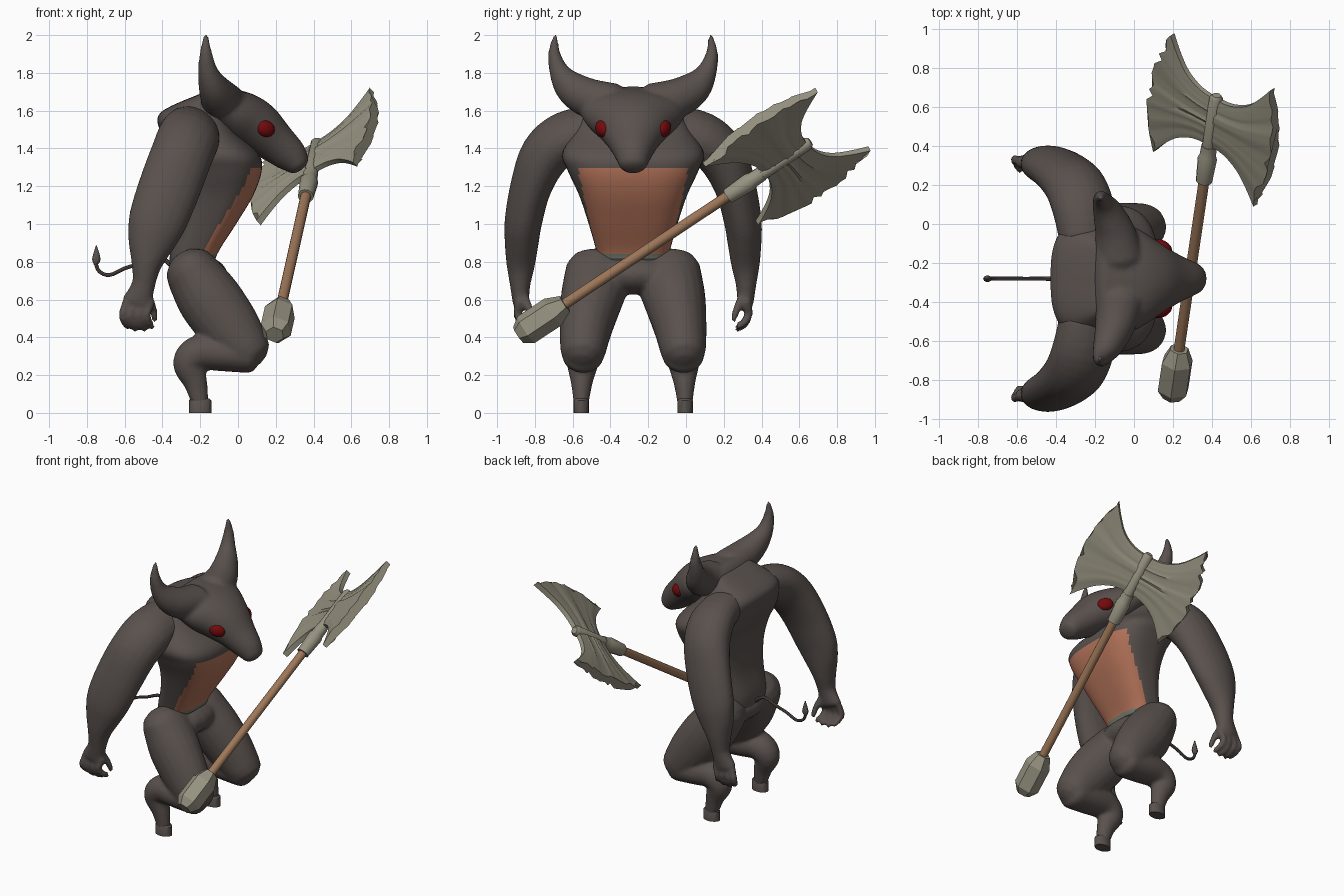
import bpy, bmesh, math, random
from mathutils import Vector

random.seed(4)
if "Cube" in bpy.data.objects:
    bpy.data.objects.remove(bpy.data.objects["Cube"])

MID = -0.28  # the body's plane of symmetry in y; the creature looks along +x
SIDES = (("left", 1), ("right", -1))


def material(name, r, g, b):
    m = bpy.data.materials.new(name)
    m.use_nodes = True
    m.diffuse_color = (r, g, b, 1)
    bsdf = next(n for n in m.node_tree.nodes if n.type == 'BSDF_PRINCIPLED')
    bsdf.inputs["Base Color"].default_value = (r, g, b, 1)
    bsdf.inputs["Roughness"].default_value = 0.8
    return m


HIDE = material("dark_hide", 0.1, 0.082, 0.075)
BELLY = material("bare_belly", 0.45, 0.17, 0.1)
BELT = material("belt_grey", 0.16, 0.19, 0.15)
STEEL = material("worn_steel", 0.31, 0.29, 0.22)
WOOD = material("wood", 0.34, 0.185, 0.1)
RED = material("eye_red", 0.18, 0.003, 0.004)


def skin(name, rings, mat, sharp=40):
    """Join equal rings of points into one closed, smooth-shaded object."""
    bm = bmesh.new()
    loops = [[bm.verts.new(p) for p in ring] for ring in rings]
    for a, b in zip(loops, loops[1:]):
        for i in range(len(a)):
            j = (i + 1) % len(a)
            bm.faces.new((a[i], a[j], b[j], b[i]))
    bm.faces.new(loops[0][::-1])
    bm.faces.new(loops[-1])
    bmesh.ops.recalc_face_normals(bm, faces=bm.faces)
    mesh = bpy.data.meshes.new(name)
    bm.to_mesh(mesh)
    bm.free()
    mesh.materials.append(mat)
    for p in mesh.polygons:
        p.use_smooth = True
    mesh.set_sharp_from_angle(angle=math.radians(sharp))
    ob = bpy.data.objects.new(name, mesh)
    bpy.context.collection.objects.link(ob)
    return ob


def blend(name, parts):
    """Join overlapping parts and melt them into one soft surface."""
    bpy.ops.object.select_all(action='DESELECT')
    for p in parts:
        p.select_set(True)
    bpy.context.view_layer.objects.active = parts[0]
    bpy.ops.object.join()
    parts[0].name = name
    melt = parts[0].modifiers.new("melt", 'REMESH')
    melt.mode = 'VOXEL'
    melt.voxel_size = 0.013
    melt.use_smooth_shade = True
    soften = parts[0].modifiers.new("soften", 'SMOOTH')
    soften.iterations = 4


def flow(rows, steps=4):
    """Smoothly interpolate rows of numbers."""
    out = []
    for i in range(len(rows) - 1):
        quad = [rows[max(i - 1, 0)], rows[i], rows[i + 1], rows[min(i + 2, len(rows) - 1)]]
        for k in range(steps):
            t = k / steps
            out.append([0.5 * (2 * b + (c - a) * t + (2 * a - 5 * b + 4 * c - d) * t * t
                               + (3 * b - a - 3 * c + d) * t ** 3) for a, b, c, d in zip(*quad)])
    return out + [list(rows[-1])]


def ellipse(c, u, v, ru, rv, n):
    return [c + u * ru * math.cos(a) + v * rv * math.sin(a)
            for a in (math.tau * i / n for i in range(n))]


def limb(name, rows, side=1, ref=(0, 1, 0), n=20, dome=0.6):
    """Tube through rows of x, offset from the middle, z, depth radius, ref-axis radius."""
    rows = flow(rows)
    pts = [Vector((r[0], MID + side * r[1], r[2])) for r in rows]
    rings = []
    last = len(rows) - 1
    for i, (p, r) in enumerate(zip(pts, rows)):
        t = (pts[min(i + 1, last)] - pts[max(i - 1, 0)]).normalized()
        v = Vector(ref)
        v = (v - t * v.dot(t)).normalized()
        u = t.cross(v)
        angles = [0]
        if i == 0:
            angles = [-1.4, -1.0, -0.5, 0]
        elif i == last:
            angles = [0, 0.5, 1.0, 1.4]
        for a in angles:
            bulge = t * math.sin(a) * min(r[3], r[4]) * dome
            rings.append(ellipse(p + bulge, u, v, r[3] * math.cos(a), r[4] * math.cos(a), n))
    return skin(name, rings, HIDE)


def ball(name, centre, radii, mat):
    bpy.ops.mesh.primitive_uv_sphere_add(segments=20, ring_count=12, location=centre)
    ob = bpy.context.object
    ob.name = name
    ob.scale = radii
    bpy.ops.object.transform_apply(location=False, rotation=False, scale=True)
    ob.data.materials.append(mat)
    bpy.ops.object.shade_smooth()
    return ob


# Torso: rows of height, front x, back x, half width
torso_rows = flow([(0.74, -0.13, -0.36, 0.17), (0.84, -0.11, -0.36, 0.19), (1.0, -0.01, -0.32, 0.235),
                   (1.15, 0.08, -0.31, 0.285), (1.28, 0.125, -0.33, 0.345), (1.37, 0.11, -0.37, 0.375),
                   (1.48, 0.0, -0.41, 0.32), (1.59, -0.06, -0.41, 0.26), (1.69, -0.12, -0.2, 0.17)], 6)


def torso_ring(z, front, back, half, n=72):
    ring = []
    for i in range(n):
        c, s = math.cos(math.tau * i / n), math.sin(math.tau * i / n)
        box = lambda q: math.copysign(abs(q) ** 0.7, q)
        ring.append(Vector(((front + back) / 2 + box(c) * (front - back) / 2, MID + box(s) * half, z)))
    return ring


torso = skin("torso", [torso_ring(*r) for r in torso_rows], HIDE, 50)
torso.data.materials.append(BELLY)
torso.data.materials.append(BELT)
for p in torso.data.polygons:
    x, y, z = p.center
    ahead = x > -0.19 + 0.5 * (z - 0.84) and abs(y - MID) < 0.19 + 0.23 * (z - 0.84)
    if ahead and 0.815 < z < 1.3:
        p.material_index = 1 if z > 0.84 else 2

# Snout and skull, flaring into the horns
head = [limb("skull", [(-0.17, 0, 1.68, 0.06, 0.24), (-0.11, 0, 1.635, 0.1, 0.29), (0, 0, 1.57, 0.14, 0.265),
                       (0.1, 0, 1.51, 0.14, 0.2), (0.2, 0, 1.43, 0.11, 0.135),
                       (0.28, 0, 1.36, 0.09, 0.095), (0.32, 0, 1.315, 0.065, 0.075)], n=28, dome=0.5)]
lower_body = [ball("pelvis", (-0.215, MID, 0.73), (0.16, 0.28, 0.105), HIDE)]

for label, s in SIDES:
    # Horns and eyes
    head.append(limb(label + "_horn", [(-0.075, 0.1, 1.64, 0.105, 0.125), (-0.095, 0.23, 1.665, 0.105, 0.105),
                                       (-0.13, 0.33, 1.725, 0.088, 0.08), (-0.16, 0.392, 1.81, 0.053, 0.053),
                                       (-0.17, 0.418, 1.91, 0.031, 0.032), (-0.17, 0.41, 2.0, 0.012, 0.012)],
                     side=s, ref=(1, 0, 0)))
    eye = ball(label + "_eye", (0.145, MID + s * 0.163, 1.505), (0.055, 0.033, 0.043), RED)
    eye.rotation_euler = (0, 0.35, -0.5 * s)

    # Arm with palm, four fingers and a thumb
    arm = [limb(label + "_arm", [(-0.24, 0.2, 1.5, 0.15, 0.12), (-0.26, 0.36, 1.46, 0.165, 0.13),
                                 (-0.3, 0.47, 1.36, 0.165, 0.13), (-0.36, 0.54, 1.2, 0.165, 0.11),
                                 (-0.425, 0.58, 1.02, 0.155, 0.1), (-0.46, 0.59, 0.9, 0.125, 0.09),
                                 (-0.485, 0.595, 0.78, 0.08, 0.075), (-0.5, 0.598, 0.68, 0.062, 0.055),
                                 (-0.535, 0.595, 0.58, 0.083, 0.042)], side=s, dome=0.3)]
    for f in range(4):
        x = -0.6 + 0.044 * f
        drop = 0.012 * abs(f - 1.5)
        arm.append(limb("finger", [(x + 0.01, 0.6, 0.59, 0.022, 0.024), (x - 0.013, 0.61, 0.52, 0.02, 0.024),
                                   (x, 0.585, 0.46 + drop, 0.019, 0.022),
                                   (x + 0.015, 0.55, 0.435 + drop, 0.015, 0.015)], side=s, n=10))
    arm.append(limb("thumb", [(-0.48, 0.58, 0.62, 0.025, 0.025), (-0.45, 0.55, 0.55, 0.022, 0.022),
                              (-0.44, 0.53, 0.49, 0.016, 0.016)], side=s, n=10))
    blend(label + "_arm", arm)

    # Legs: thigh, folded shin and hoof
    lower_body.append(limb("thigh", [(-0.24, 0.18, 0.74, 0.145, 0.18), (-0.15, 0.22, 0.6, 0.17, 0.165),
                                     (-0.04, 0.25, 0.45, 0.16, 0.14), (0.045, 0.265, 0.335, 0.13, 0.122)],
                           side=s, dome=0.85))
    lower_body.append(limb("shin", [(0.06, 0.265, 0.305, 0.095, 0.11), (-0.08, 0.265, 0.315, 0.095, 0.11),
                                    (-0.2, 0.265, 0.32, 0.095, 0.1), (-0.258, 0.268, 0.26, 0.088, 0.085),
                                    (-0.225, 0.272, 0.16, 0.063, 0.058), (-0.2, 0.275, 0.05, 0.045, 0.04)], side=s))
    hoof = [ellipse(Vector((-0.2, MID + s * 0.275, z)), Vector((1, 0, 0)), Vector((0, 1, 0)), r, r * 0.68, 16)
            for z, r in ((0, 0.06), (0.065, 0.06), (0.075, 0.05))]
    skin(label + "_hoof", hoof, HIDE)

blend("head_and_horns", head)
blend("hips_and_legs", lower_body)

# Tail with a leaf-shaped tuft
limb("tail", [(-0.34, 0, 0.77, 0.014, 0.014), (-0.42, 0, 0.825, 0.011, 0.011), (-0.52, 0, 0.79, 0.01, 0.01),
              (-0.6, 0, 0.765, 0.01, 0.01), (-0.68, 0, 0.73, 0.01, 0.01),
              (-0.735, 0, 0.75, 0.01, 0.01), (-0.755, 0, 0.8, 0.01, 0.01)], n=8)
limb("tail_tuft", [(-0.755, 0, 0.785, 0.009, 0.009), (-0.75, 0, 0.815, 0.022, 0.017),
                   (-0.75, 0, 0.885, 0.003, 0.003)], n=10)

# Axe frame: along the shaft, across the blades, and through their thickness
ALONG = Vector((0.148, 1, 0.662)).normalized()
ACROSS = Vector((0.775, -0.42, 0.47))
ACROSS = (ACROSS - ALONG * ACROSS.dot(ALONG)).normalized()
THICK = ALONG.cross(ACROSS)
HEAD = Vector((0.405, 0.535, 1.355))


def turned(name, rows, mat, n):
    """Round part on the shaft, from rows of distance and radius."""
    skin(name, [ellipse(HEAD + ALONG * d, ACROSS, THICK, r, r, n) for d, r in rows], mat, 40 if n > 8 else 20)


turned("axe_handle", [(-1.6, 0.028), (-0.2, 0.028)], WOOD, 16)
turned("axe_pommel", [(-1.72, 0.05), (-1.67, 0.085), (-1.5, 0.085), (-1.42, 0.05)], STEEL, 6)
turned("axe_ferrule", [(-0.38, 0.042), (-0.24, 0.05), (-0.22, 0.042), (-0.16, 0.04)], STEEL, 12)
turned("axe_socket", [(-0.2, 0.036), (0.13, 0.036), (0.15, 0.022)], STEEL, 16)

# Two flared slab blades with chipped, blunt edges
blade_rows = flow([(0, -0.15, 0.13, 0.026), (0.1, -0.16, 0.14, 0.026), (0.2, -0.21, 0.19, 0.027),
                   (0.28, -0.29, 0.28, 0.029), (0.335, -0.36, 0.36, 0.031)], 3)
COLUMNS = 22
for label, s in (("upper", 1), ("lower", -1)):
    chips = [random.choice((0, 0, 0.01, 0.03)) for _ in range(COLUMNS + 1)]
    ridges = [random.uniform(0.85, 1.15) for _ in chips]
    rings = []
    for reach, low, high, half in blade_rows:
        faces = ([], [])
        for j in range(COLUMNS + 1):
            f = j / COLUMNS
            belly = 0.07 * math.sin(math.pi * f) - chips[j]
            d = reach + belly * (reach / 0.335) ** 4
            p = HEAD + ALONG * (low + (high - low) * f) + ACROSS * d * s
            t = THICK * half * ridges[j] * (0.6 + 0.4 * math.sin(math.pi * f))
            faces[0].append(p + t)
            faces[1].append(p - t)
        rings.append(faces[0] + faces[1][::-1])
    skin(label + "_axe_blade", rings, STEEL, 35)
